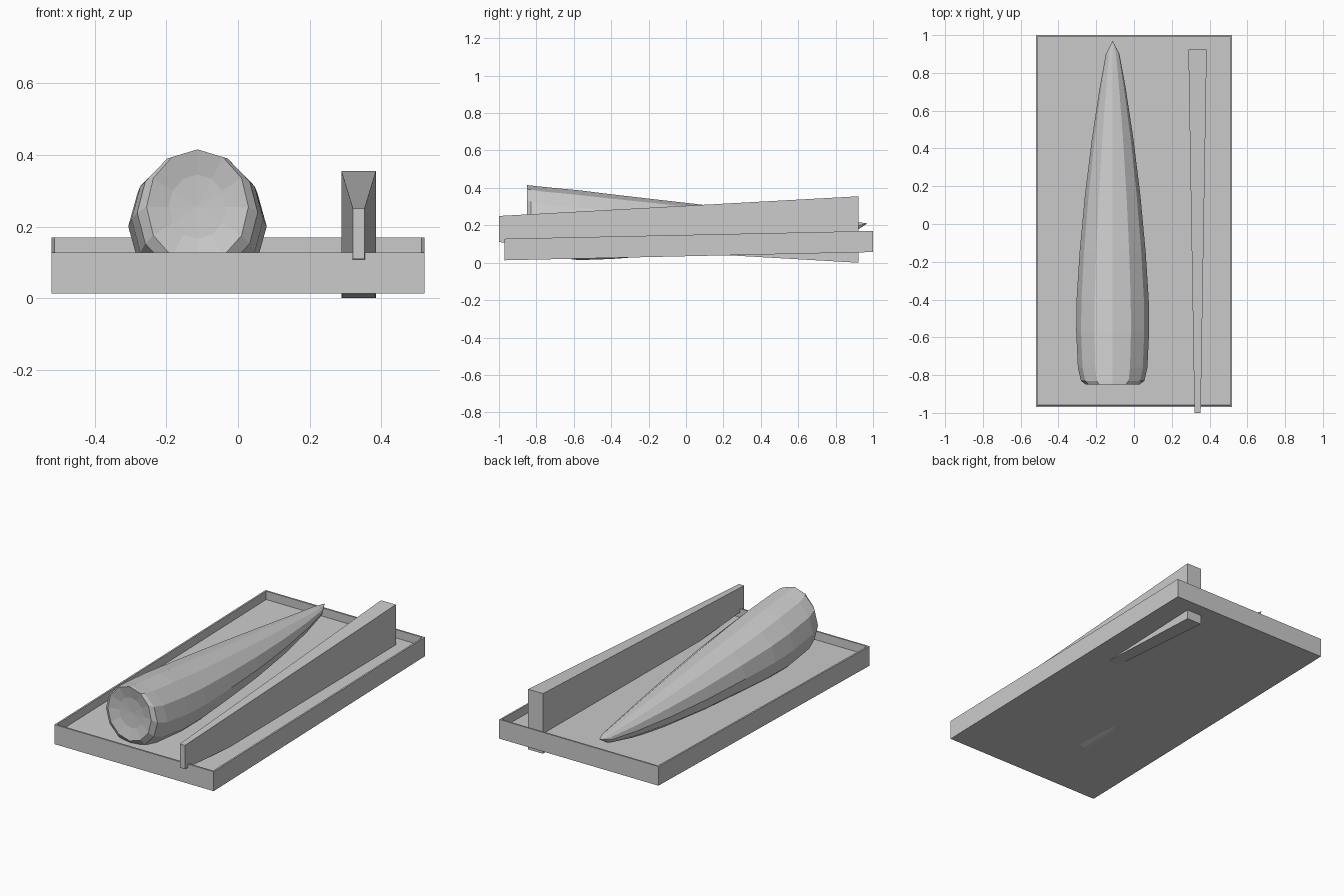
import bpy, bmesh
from math import sin, cos, tau

if "Cube" in bpy.data.objects:
    bpy.data.objects.remove(bpy.data.objects["Cube"])


def make_object(name, bm):
    bmesh.ops.recalc_face_normals(bm, faces=bm.faces[:])
    mesh = bpy.data.meshes.new(name)
    bm.to_mesh(mesh)
    bm.free()
    ob = bpy.data.objects.new(name, mesh)
    bpy.context.collection.objects.link(ob)
    return ob


def bridge(bm, a, b):
    n = len(a)
    for i in range(n):
        j = (i + 1) % n
        bm.faces.new((a[i], a[j], b[j], b[i]))


def rect(bm, y, x0, x1, z0, z1):
    return [bm.verts.new((x, y, z)) for x, z in ((x0, z0), (x1, z0), (x1, z1), (x0, z1))]


# Shallow tray: slightly tilted slab with a recessed floor and thin rim
bm = bmesh.new()
front = rect(bm, -0.97, -0.52, 0.52, 0.013, 0.128)
back = rect(bm, 1.0, -0.52, 0.52, 0.057, 0.17)
bridge(bm, front, back)
bm.faces.new(front)
bm.faces.new(back)
bmesh.ops.recalc_face_normals(bm, faces=bm.faces[:])
top = max(bm.faces, key=lambda f: f.normal.z)
bmesh.ops.inset_region(bm, faces=[top], thickness=0.014)
bmesh.ops.inset_region(bm, faces=[top], thickness=0.0, depth=-0.05)
make_object("tray", bm)

# Tapered body: rings of (y, half width, bottom z, top z)
SIDES = 12
CX = -0.113
rings = [(-0.85, 0.142, 0.095, 0.415), (-0.83, 0.168, 0.065, 0.413),
         (-0.76, 0.184, 0.035, 0.405), (-0.57, 0.193, 0.014, 0.387),
         (-0.40, 0.191, 0.020, 0.366), (-0.15, 0.175, 0.038, 0.337),
         (0.15, 0.147, 0.056, 0.303), (0.45, 0.110, 0.085, 0.269),
         (0.72, 0.069, 0.125, 0.238), (0.90, 0.036, 0.165, 0.220)]


def body_ring(bm, y, a, z0, z1):
    c, b = (z0 + z1) / 2, (z1 - z0) / 2
    return [bm.verts.new((CX + a * sin(tau * i / SIDES), y, c + b * cos(tau * i / SIDES)))
            for i in range(SIDES)]


bm = bmesh.new()
loops = [body_ring(bm, *r) for r in rings]
for a, b in zip(loops, loops[1:]):
    bridge(bm, a, b)
tip = bm.verts.new((CX, 0.97, 0.21))
# Slightly dished blunt end
dish = body_ring(bm, -0.835, 0.08, 0.165, 0.345)
bridge(bm, loops[0], dish)
hub = bm.verts.new((CX, -0.83, 0.255))
for i in range(SIDES):
    j = (i + 1) % SIDES
    bm.faces.new((loops[-1][i], loops[-1][j], tip))
    bm.faces.new((dish[i], dish[j], hub))
make_object("tapered_body", bm)

# Wedge-shaped side slat
bm = bmesh.new()
front = rect(bm, -1.0, 0.32, 0.353, 0.11, 0.25)
back = rect(bm, 0.923, 0.288, 0.385, 0.0, 0.355)
bridge(bm, front, back)
bm.faces.new(front)
bm.faces.new(back)
make_object("side_slat", bm)
